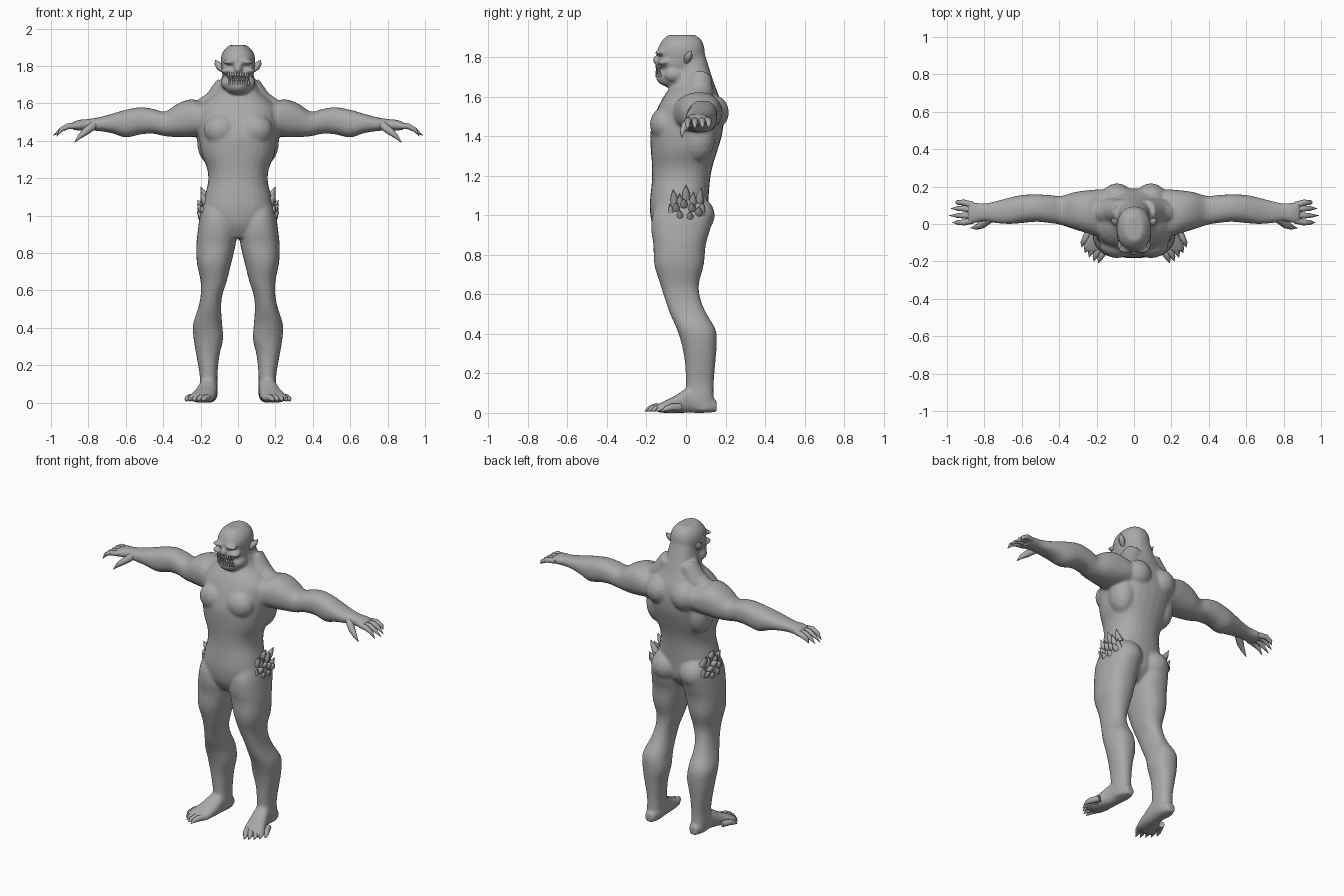
import bpy, bmesh, math
from mathutils import Vector, Matrix

cube = bpy.data.objects.get("Cube")
if cube:
    bpy.data.objects.remove(cube, do_unlink=True)

skin = bpy.data.materials.new("grey_skin")
skin.use_nodes = True
GREY = (0.4, 0.4, 0.4, 1)
skin.diffuse_color = GREY
skin.node_tree.nodes["Principled BSDF"].inputs["Base Color"].default_value = GREY


def skin_rings(bm, rings):
    """Bridge rings of points into a closed tube."""
    loops = [[bm.verts.new(p) for p in ring] for ring in rings]
    count = len(loops[0])
    for a, b in zip(loops, loops[1:]):
        for i in range(count):
            j = (i + 1) % count
            bm.faces.new((a[i], a[j], b[j], b[i]))
    bm.faces.new(loops[0][::-1])
    bm.faces.new(loops[-1])


def loft(bm, axis, stations, side=1, sides=28, power=2.3, steps=4):
    """Loft rounded sections (position, u min, u max, v min, v max) along an axis."""
    smooth = []
    last = len(stations) - 1
    for i in range(last):
        quad = [stations[max(0, min(last, i + k))] for k in (-1, 0, 1, 2)]
        for s in range(steps):
            t = s / steps
            smooth.append([0.5 * (2 * b + (c - a) * t + (2 * a - 5 * b + 4 * c - d) * t * t
                                  + (3 * b - a - 3 * c + d) * t ** 3) for a, b, c, d in zip(*quad)])
    smooth.append(stations[-1])
    rings = []
    for pos, u0, u1, v0, v1 in smooth:
        ring = []
        for k in range(sides):
            angle = math.tau * k / sides
            cu, cv = math.cos(angle), math.sin(angle)
            u = (u0 + u1) / 2 + (u1 - u0) / 2 * math.copysign(abs(cu) ** (2 / power), cu)
            v = (v0 + v1) / 2 + (v1 - v0) / 2 * math.copysign(abs(cv) ** (2 / power), cv)
            x, y, z = {"x": (pos, u, v), "y": (u, pos, v), "z": (u, v, pos)}[axis]
            ring.append((x * side, y, z))
        rings.append(ring)
    skin_rings(bm, rings)


def tube(bm, points, radii, side=1, sides=8):
    """Tapered tube along a polyline, for fingers, claws and spikes."""
    points = [Vector((x * side, y, z)) for x, y, z in points]
    rings = []
    for i, (p, r) in enumerate(zip(points, radii)):
        along = points[min(i + 1, len(points) - 1)] - points[max(i - 1, 0)]
        turn = along.to_track_quat("Z", "Y")
        rings.append([p + turn @ Vector((r * math.cos(math.tau * k / sides),
                                         r * math.sin(math.tau * k / sides), 0)) for k in range(sides)])
    skin_rings(bm, rings)


def blob(bm, centre, size, side=1):
    x, y, z = centre
    bmesh.ops.create_uvsphere(bm, u_segments=16, v_segments=10, radius=1,
                              matrix=Matrix.Translation((x * side, y, z)) @ Matrix.Diagonal((*size, 1)))


def finish(bm, name, angle=50):
    bmesh.ops.recalc_face_normals(bm, faces=bm.faces)
    mesh = bpy.data.meshes.new(name)
    bm.to_mesh(mesh)
    bm.free()
    mesh.materials.append(skin)
    obj = bpy.data.objects.new(name, mesh)
    bpy.context.collection.objects.link(obj)
    bpy.ops.object.select_all(action="DESELECT")
    obj.select_set(True)
    bpy.context.view_layer.objects.active = obj
    bpy.ops.object.shade_smooth_by_angle(angle=math.radians(angle))
    return obj


# Torso and neck: height, half width, front, back
torso = [(.88, .05, -.13, .04), (.95, .15, -.17, .1), (1.03, .185, -.183, .11), (1.1, .178, -.18, .115),
         (1.18, .16, -.172, .122), (1.25, .165, -.172, .135), (1.33, .195, -.178, .16),
         (1.42, .21, -.18, .185), (1.5, .215, -.16, .19), (1.57, .21, -.13, .18), (1.62, .165, -.1, .16),
         (1.66, .12, -.07, .145), (1.72, .092, -.06, .125), (1.8, .075, -.05, .1), (1.86, .06, -.05, .08)]
# Head from chin to crown, with a recess for the mouth
head = [(1.65, .045, -.1, 0), (1.67, .062, -.14, .03), (1.705, .072, -.152, .05), (1.735, .076, -.128, .06),
        (1.76, .085, -.15, .075), (1.795, .09, -.135, .09), (1.825, .092, -.145, .095), (1.86, .088, -.135, .09),
        (1.89, .07, -.115, .075), (1.912, .045, -.09, .045)]
# Leg: height, inner, outer, front, back
leg = [(1.08, .04, .18, -.13, .1), (1, .02, .203, -.17, .135), (.92, .006, .215, -.175, .12),
       (.85, .012, .222, -.165, .1), (.75, .035, .22, -.16, .09), (.65, .06, .2, -.13, .065),
       (.57, .085, .2, -.105, .075), (.5, .09, .215, -.08, .105), (.42, .085, .24, -.045, .15),
       (.34, .08, .237, -.02, .155), (.25, .1, .222, -.005, .148), (.15, .11, .205, 0, .14),
       (.08, .11, .205, 0, .14), (.01, .12, .2, .03, .15)]
# Foot: depth, inner, outer, bottom, top
foot = [(.155, .13, .185, .005, .06), (.1, .11, .2, 0, .1), (.02, .11, .21, 0, .13),
        (-.05, .115, .235, 0, .09), (-.11, .125, .262, 0, .06), (-.15, .14, .26, .005, .04)]
# Arm: reach, front, back, bottom, top
arm = [(.1, -.08, .18, 1.44, 1.59), (.18, -.07, .185, 1.43, 1.605), (.25, -.05, .18, 1.42, 1.622),
       (.32, -.028, .17, 1.42, 1.6), (.39, -.005, .15, 1.425, 1.557), (.45, .005, .155, 1.438, 1.57),
       (.52, .012, .158, 1.435, 1.58), (.6, .005, .155, 1.418, 1.566), (.67, 0, .14, 1.44, 1.546),
       (.74, .005, .122, 1.452, 1.527), (.8, .015, .11, 1.455, 1.517), (.85, .005, .115, 1.455, 1.512),
       (.89, .005, .115, 1.46, 1.498)]

body = bmesh.new()
loft(body, "z", [(z, -w, w, f, b) for z, w, f, b in torso])
loft(body, "z", [(z, -w, w, f, b) for z, w, f, b in head], power=2.2)
blob(body, (0, -.15, 1.785), (.022, .02, .022))
for s in (1, -1):
    loft(body, "z", leg, s)
    loft(body, "y", foot, s)
    loft(body, "x", arm, s)
    # Muscle and face masses: shoulder blade, buttock, chest, brow, cheek, jaw corner
    blob(body, (.09, .13, 1.52), (.09, .088, .09), s)
    blob(body, (.1, .06, 1.0), (.09, .086, .09), s)
    blob(body, (.09, -.11, 1.46), (.095, .073, .085), s)
    blob(body, (.14, .06, 1.4), (.08, .09, .13), s)
    blob(body, (.042, -.135, 1.822), (.042, .022, .014), s)
    blob(body, (.06, -.112, 1.775), (.032, .035, .018), s)
    blob(body, (.065, -.06, 1.71), (.028, .05, .035), s)
    # Sloping neck muscle
    tube(body, [(.06, .07, 1.7), (.12, .07, 1.6), (.23, .06, 1.55)], (.06, .07, .05), s, 16)
body = finish(body, "body", 60)
remesh = body.modifiers.new("blend_parts", "REMESH")
remesh.mode = "VOXEL"
remesh.voxel_size = .009
remesh.use_smooth_shade = True
relax = body.modifiers.new("relax", "SMOOTH")
relax.factor = .5
relax.iterations = 5

# Fingers, toes and ears
for s, label in ((1, "left"), (-1, "right")):
    hand = bmesh.new()
    for y0, y1, reach, drop in ((.1, .115, .955, 1.44), (.075, .083, .98, 1.43),
                                (.045, .045, .99, 1.428), (.02, .008, .97, 1.425)):
        tube(hand, [(.86, y0, 1.48), (.91, y1, 1.478), (.945, y1, 1.46), (reach, y1, drop)],
             (.018, .016, .012, .001), s)
    tube(hand, [(.77, .03, 1.485), (.815, -.005, 1.45), (.845, -.018, 1.425), (.875, -.022, 1.39)],
         (.024, .021, .013, .001), s)
    finish(hand, label + "_fingers")

    toes = bmesh.new()
    for x0, x1, tip in ((.15, .19, -.21), (.175, .215, -.2), (.2, .24, -.18), (.225, .262, -.155), (.235, .28, -.125)):
        tube(toes, [(x0, tip + .095, .028), ((x0 + x1) / 2, tip + .05, .028),
                    (x1 - .006, tip + .022, .02), (x1, tip, .007)], (.02, .019, .013, .001), s)
    finish(toes, label + "_toes")

    ear = bmesh.new()
    tube(ear, [(.082, .0, 1.775), (.098, .008, 1.795), (.112, .018, 1.815), (.122, .03, 1.832)],
         (.012, .02, .016, .001), s)
    finish(ear, label + "_ear")

    # Hip growth: upright spikes over a cluster of knobs
    spikes = bmesh.new()
    for y, z in ((-.06, 1.13), (-.03, 1.11), (0, 1.155), (.035, 1.12), (.07, 1.14), (-.075, 1.06), (.08, 1.07)):
        tube(spikes, [(.165, y, z - .07), (.185, y, z - .035), (.2, y * 1.1, z)], (.022, .016, .001), s)
    for y, z in ((-.05, 1.04), (-.01, 1.06), (.03, 1.04), (.065, 1.02), (-.03, 1.0), (.02, .995)):
        tube(spikes, [(.175, y, z - .01), (.2, y, z), (.217, y, z + .022)], (.024, .018, .002), s)
    finish(spikes, label + "_hip_spikes")

# Teeth: two curved rows with long tusks at the corners
teeth = bmesh.new()
for i in range(-4, 5):
    x = i * .013
    y = -.146 + 6 * x * x
    tube(teeth, [(x, y, 1.765), (x, y - .002, 1.75), (x, y - .004, 1.733)], (.007, .006, .001))
    tall = .03 if abs(i) == 3 else 0
    x += .005
    tube(teeth, [(x, y, 1.7), (x, y - .003, 1.718), (x, y - .005, 1.735 + tall)], (.007, .006, .001))
finish(teeth, "teeth")
